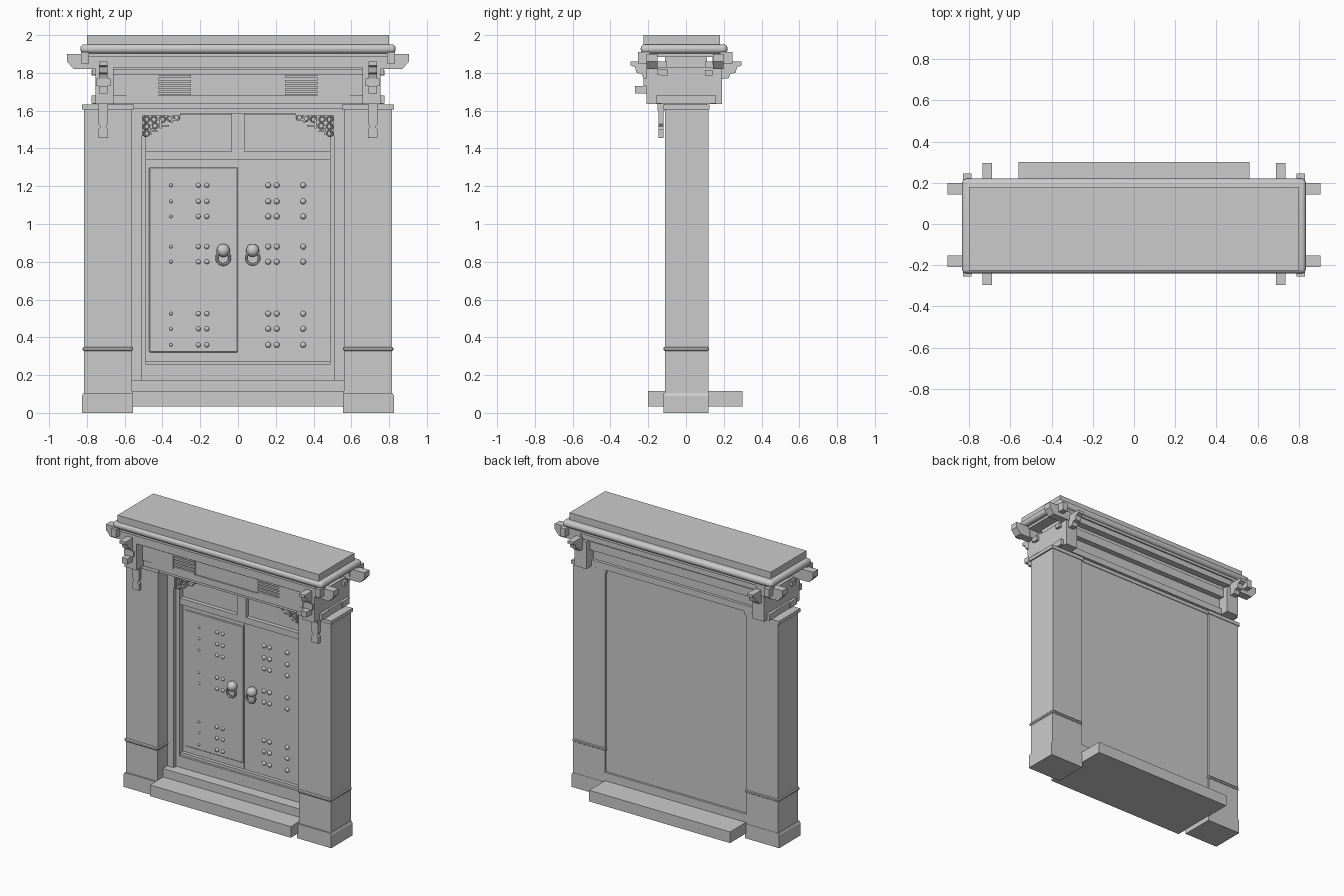
import bpy, bmesh, math
from mathutils import Vector


def finish(name, bm, smooth=False):
    bmesh.ops.recalc_face_normals(bm, faces=bm.faces)
    me = bpy.data.meshes.new(name)
    bm.to_mesh(me)
    bm.free()
    ob = bpy.data.objects.new(name, me)
    bpy.context.collection.objects.link(ob)
    if smooth:
        for p in me.polygons:
            p.use_smooth = True
    return ob


def box(name, x0, x1, y0, y1, z0, z1, bevel=0, seg=1):
    bm = bmesh.new()
    bmesh.ops.create_cube(bm, size=1)
    for v in bm.verts:
        v.co = Vector(((x0 + x1) / 2 + v.co.x * (x1 - x0),
                       (y0 + y1) / 2 + v.co.y * (y1 - y0),
                       (z0 + z1) / 2 + v.co.z * (z1 - z0)))
    if bevel:
        bmesh.ops.bevel(bm, geom=bm.edges[:], offset=bevel, segments=seg,
                        profile=0.5, affect='EDGES')
    return finish(name, bm, seg > 1)


def pair(name, x0, x1, *r, **k):
    box(name + "_right", x0, x1, *r, **k)
    box(name + "_left", -x1, -x0, *r, **k)


def prism(name, pts, a, b, axis):
    # profile points are (x, z) extruded along y, or (y, z) extruded along x
    bm = bmesh.new()
    put = (lambda p, t: (t, p[0], p[1])) if axis == 'x' else (lambda p, t: (p[0], t, p[1]))
    lo = [bm.verts.new(put(p, a)) for p in pts]
    hi = [bm.verts.new(put(p, b)) for p in pts]
    bm.faces.new(lo)
    bm.faces.new(hi[::-1])
    n = len(pts)
    for i in range(n):
        bm.faces.new((lo[i], lo[(i + 1) % n], hi[(i + 1) % n], hi[i]))
    return finish(name, bm)


def sphere(name, loc, r):
    bm = bmesh.new()
    bmesh.ops.create_uvsphere(bm, u_segments=16, v_segments=10, radius=r)
    bmesh.ops.translate(bm, verts=bm.verts, vec=loc)
    return finish(name, bm, True)


def ring(name, loc, R, r, n=20):
    bpy.ops.mesh.primitive_torus_add(location=loc, rotation=(math.pi / 2, 0, 0), major_radius=R,
                                     minor_radius=r, major_segments=n, minor_segments=8)
    ob = bpy.context.object
    ob.name = name
    bpy.ops.object.shade_smooth_by_angle()
    return ob


# steps and threshold
box("step", -0.56, 0.56, -0.20, 0.30, 0.035, 0.115)
box("threshold", -0.565, 0.565, -0.05, 0.12, 0.115, 0.175)

# columns
for s, side in ((-1, "left"), (1, "right")):
    c = 0.69 * s
    prism("plinth_" + side, [(c - .135, 0), (c + .135, 0), (c + .135, .09), (c + .128, .105),
                             (c - .128, .105), (c - .135, .09)], -0.12, 0.12, 'y')
pair("column_base", 0.562, 0.815, -0.11, 0.118, 0.10, 0.33)
pair("column_ring", 0.555, 0.822, -0.12, 0.122, 0.328, 0.35, bevel=0.006)
pair("column_shaft", 0.56, 0.815, -0.11, 0.12, 0.35, 1.61)
pair("column_cap", 0.55, 0.825, -0.12, 0.125, 1.607, 1.632)

# door surround
box("back_panel", -0.565, 0.565, 0.085, 0.105, 0.115, 1.63)
pair("door_jamb", 0.512, 0.565, 0.0, 0.09, 0.175, 1.63)
box("lintel", -0.512, 0.512, 0.0, 0.09, 1.585, 1.63)
pair("inner_jamb", 0.488, 0.512, 0.03, 0.09, 0.175, 1.585)
box("bottom_rail", -0.49, 0.49, 0.03, 0.09, 0.175, 0.255)
box("bottom_bead", -0.49, 0.49, 0.045, 0.09, 0.255, 0.275)
box("transom", -0.49, 0.49, 0.04, 0.09, 1.34, 1.385)
box("transom_post", -0.035, 0.035, 0.04, 0.09, 1.385, 1.585)
pair("transom_panel", 0.035, 0.49, 0.07, 0.09, 1.385, 1.58)

# door leaves
pair("door_leaf", 0.001, 0.488, 0.07, 0.09, 0.275, 1.34)
box("left_leaf_panel", -0.47, -0.002, 0.063, 0.08, 0.32, 1.30, bevel=0.004)

# studs and knockers
for z in (1.205, 1.12, 1.04, 0.88, 0.80, 0.525, 0.445, 0.36):
    for x in (0.16, 0.205, 0.345):
        sphere("door_stud", (x, 0.068, z), 0.015)
    for x, r in ((-0.165, 0.013), (-0.21, 0.013), (-0.355, 0.009)):
        sphere("door_stud", (x, 0.063, z), r)
for s in (-1, 1):
    sphere("knocker_boss", (0.078 * s, 0.045, 0.86), 0.035)
    ring("knocker_ring", (0.078 * s, 0.035, 0.82), 0.034, 0.008)

# corner fretwork under the lintel
for s in (-1, 1):
    def bar(u0, u1, v0, v1):
        xs = sorted((s * (0.515 - u0), s * (0.515 - u1)))
        box("fretwork_bar", xs[0], xs[1], 0.0, 0.02, 1.585 - v1, 1.585 - v0)
    bar(0, 0.21, 0, 0.01)
    bar(0, 0.01, 0, 0.12)
    for u, v, w in ((.16, .03, .04), (.10, .06, .05), (.05, .09, .04)):
        bar(u, u + w, v, v + 0.009)
        bar(u, u + 0.009, v - 0.03, v + 0.02)
    for u, v in ((.03, .03), (.07, .03), (.115, .03), (.155, .025), (.03, .068),
                 (.075, .065), (.03, .105), (.19, .02)):
        ring("fretwork_scroll", (s * (0.515 - u), 0.01, 1.585 - v), 0.015, 0.005, 12)

# entablature
box("beam_core", -0.72, 0.72, -0.11, 0.11, 1.61, 1.90)
box("lower_beam", -0.77, 0.77, -0.13, 0.13, 1.635, 1.68)
box("front_frieze", -0.72, 0.72, -0.12, 0.10, 1.68, 1.82)
box("back_upper_beam", -0.70, 0.70, 0.10, 0.15, 1.76, 1.82)
box("front_upper_beam", -0.77, 0.77, -0.15, -0.10, 1.79, 1.82)
pair("frieze_plate", 0.42, 0.69, -0.137, -0.11, 1.68, 1.79)
for k in range(5):
    z = 1.682 + k * 0.0225
    pair("vent_slat", 0.25, 0.42, -0.135, -0.11, z, z + 0.013)
pair("frieze_plate_edge", 0.59, 0.68, -0.142, -0.13, 1.68, 1.79)

# corner brackets
pair("end_bracket", 0.66, 0.755, -0.21, 0.19, 1.635, 1.83)
for y in (-0.115, 0.12):
    pair("lower_stub", 0.70, 0.775, y - 0.04, y + 0.04, 1.637, 1.68)
    pair("upper_stub", 0.70, 0.775, y - 0.02, y + 0.02, 1.785, 1.815)
arm = [(0.10, 1.86), (0.295, 1.86), (0.295, 1.84), (0.27, 1.83), (0.262, 1.80),
       (0.235, 1.795), (0.225, 1.77), (0.10, 1.765)]
for s in (-1, 1):
    a, b = sorted((0.69 * s, 0.735 * s))
    prism("back_arm", arm, a, b, 'x')
    prism("front_arm", [(-y, z) for y, z in arm], a, b, 'x')
    # hanging post with a notched tip
    m = 0.713 * s
    w = 0.026
    prism("hanging_post", [(m - w, 1.64), (m - w, 1.53), (m - .014, 1.515), (m - w, 1.50),
                           (m - w, 1.455), (m + w, 1.455), (m + w, 1.50), (m + .014, 1.515),
                           (m + w, 1.53), (m + w, 1.64)], -0.145, -0.12, 'y')
    # chamfered beam ends
    end = [(0.70, 1.90), (0.905, 1.90), (0.905, 1.86), (0.87, 1.82), (0.70, 1.82)]
    for y in (-0.18, 0.17):
        prism("beam_end", [(s * x, z) for x, z in end], y - 0.028, y + 0.028, 'y')
pair("front_peg", 0.69, 0.735, -0.27, -0.20, 1.69, 1.73)
pair("bracket_front_block", 0.675, 0.75, -0.225, -0.13, 1.73, 1.77)
pair("post_front", 0.69, 0.735, -0.15, -0.11, 1.60, 1.80)
for y0, y1 in ((-0.255, -0.19), (0.18, 0.245)):
    pair("cornice_drop", 0.79, 0.83, y0, y1, 1.85, 1.91)

# cornice and top
box("front_eave_beam", -0.79, 0.79, -0.21, -0.15, 1.825, 1.905)
box("back_eave_beam", -0.79, 0.79, 0.14, 0.19, 1.845, 1.905)
box("cornice_bed", -0.80, 0.80, -0.22, 0.20, 1.885, 1.91)
box("cornice_roll", -0.835, 0.835, -0.24, 0.22, 1.903, 1.951, bevel=0.022, seg=4)
box("top_slab", -0.80, 0.80, -0.225, 0.18, 1.94, 2.0)
